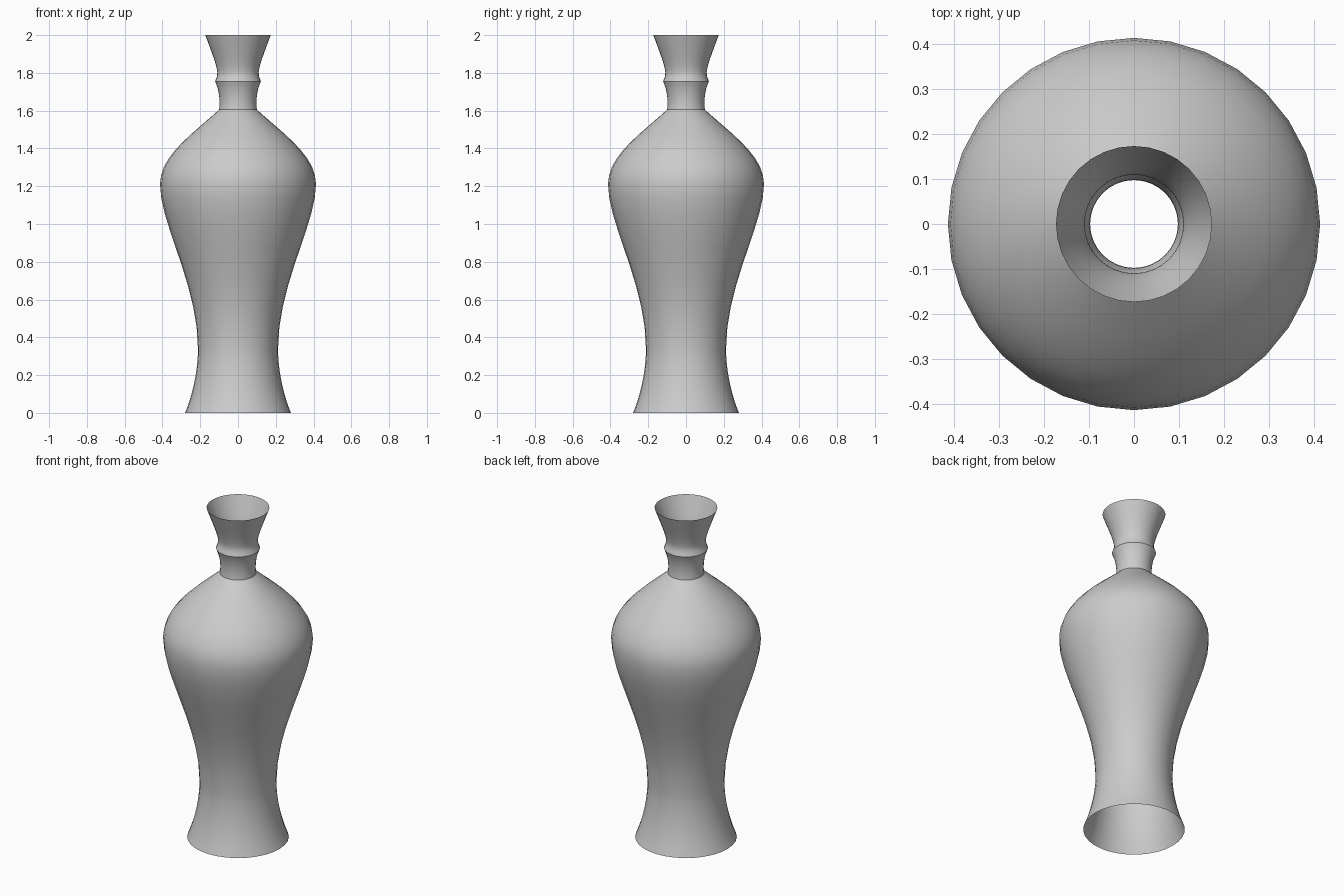
import bpy, bmesh, math
from mathutils import Vector
from mathutils.geometry import interpolate_bezier

cube = bpy.data.objects.get("Cube")
if cube:
    bpy.data.objects.remove(cube, do_unlink=True)

SIDES = 32

grey = bpy.data.materials.new("plain grey")
grey.use_nodes = True
colour = (0.6, 0.6, 0.6, 1)
grey.diffuse_color = colour
grey.node_tree.nodes["Principled BSDF"].inputs["Base Color"].default_value = colour


def lathe(name, curves, steps):
    """Spin joined Bezier curves, given as (radius, height) points, into an open shell."""
    profile = []
    for curve in curves:
        pts = interpolate_bezier(*[Vector((r, 0, z)) for r, z in curve], steps)
        profile += pts[1:] if profile else pts
    bm = bmesh.new()
    rings = []
    for p in profile:
        rings.append([bm.verts.new((p.x * math.cos(a), p.x * math.sin(a), p.z))
                      for a in (math.tau * i / SIDES for i in range(SIDES))])
    for low, high in zip(rings, rings[1:]):
        for i in range(SIDES):
            j = (i + 1) % SIDES
            bm.faces.new((low[i], low[j], high[j], high[i]))
    mesh = bpy.data.meshes.new(name)
    bm.to_mesh(mesh)
    bm.free()
    mesh.materials.append(grey)
    obj = bpy.data.objects.new(name, mesh)
    bpy.context.collection.objects.link(obj)
    bpy.ops.object.select_all(action='DESELECT')
    obj.select_set(True)
    bpy.context.view_layer.objects.active = obj
    bpy.ops.object.shade_smooth_by_angle(angle=math.radians(40))
    return obj


# Body: flared foot, narrow waist, full shoulder
lathe("vase_body", [
    ((0.28, 0), (0.24, 0.1), (0.212, 0.22), (0.212, 0.34)),
    ((0.212, 0.34), (0.212, 0.68), (0.413, 1.0), (0.413, 1.21)),
    ((0.413, 1.21), (0.413, 1.36), (0.25, 1.47), (0.1, 1.605)),
], 10)

# Neck: slim collar, raised ring, flared mouth
lathe("vase_neck", [
    ((0.1, 1.605), (0.093, 1.65), (0.1, 1.71), (0.121, 1.755)),
    ((0.121, 1.755), (0.114, 1.775), (0.108, 1.785), (0.11, 1.81)),
    ((0.11, 1.81), (0.118, 1.86), (0.148, 1.93), (0.173, 2.0)),
], 8)
